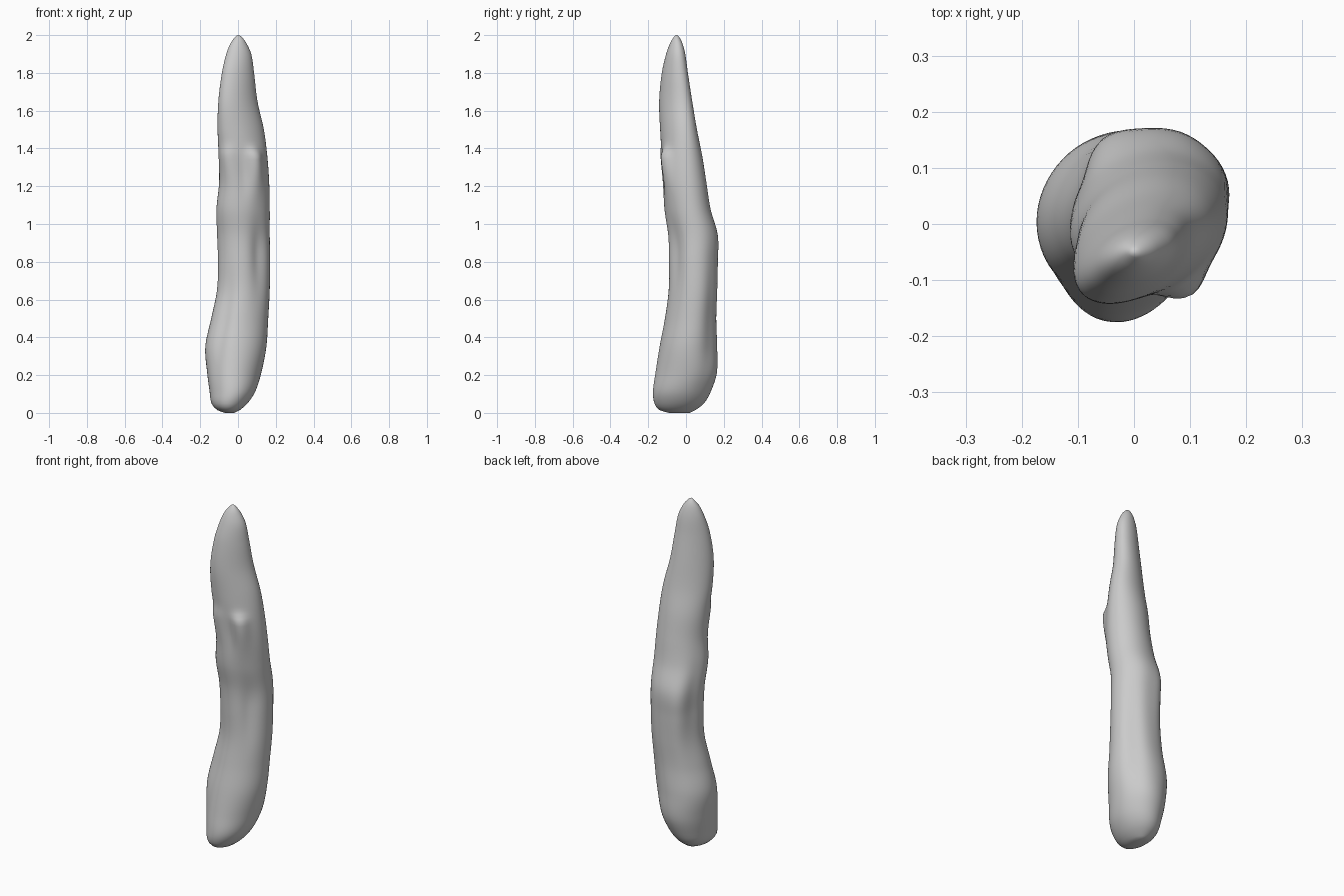
import bpy, bmesh, math
from math import sin, cos, pi, exp

# Cross-sections: height, left, right, front, back, diagonal lean
SECTIONS = [
    (0.00, -0.07, -0.02, -0.09, 0.02, 0.0),
    (0.015, -0.11, 0.01, -0.14, 0.05, 0.0),
    (0.05, -0.14, 0.05, -0.167, 0.095, 0.0),
    (0.11, -0.15, 0.09, -0.175, 0.13, 0.0),
    (0.21, -0.163, 0.123, -0.162, 0.163, 0.05),
    (0.35, -0.173, 0.15, -0.14, 0.165, 0.05),
    (0.50, -0.142, 0.16, -0.112, 0.160, 0.1),
    (0.65, -0.112, 0.168, -0.092, 0.165, 0.1),
    (0.80, -0.108, 0.17, -0.09, 0.168, 0.1),
    (0.94, -0.113, 0.168, -0.094, 0.168, 0.1),
    (1.08, -0.115, 0.168, -0.115, 0.13, 0.15),
    (1.22, -0.10, 0.165, -0.125, 0.108, 0.15),
    (1.36, -0.102, 0.155, -0.128, 0.086, 0.2),
    (1.50, -0.108, 0.137, -0.137, 0.058, 0.35),
    (1.65, -0.104, 0.103, -0.142, 0.033, 0.43),
    (1.80, -0.085, 0.085, -0.128, 0.010, 0.4),
    (1.90, -0.062, 0.07, -0.105, -0.004, 0.3),
    (1.96, -0.038, 0.043, -0.083, -0.02, 0.2),
    (1.99, -0.015, 0.02, -0.064, -0.036, 0.0),
    (2.00, -0.003, 0.005, -0.054, -0.046, 0.0),
]

# Knobs and hollows: angle, height, angular width, reach down, reach up, depth
LUMPS = [
    (-55, 1.36, 22, 0.14, 0.035, 0.028),   # front right knob
    (-130, 1.36, 22, 0.12, 0.05, 0.016),   # front left knob
    (-90, 1.25, 18, 0.12, 0.10, -0.010),   # dip between knobs
    (-50, 0.85, 22, 0.20, 0.15, -0.018),   # right front hollow
    (-125, 0.45, 16, 0.25, 0.25, -0.014),  # left front groove
    (125, 0.85, 22, 0.35, 0.15, 0.014),    # back left corner
    (165, 0.90, 20, 0.20, 0.20, -0.010),   # left hollow
    (45, 0.45, 18, 0.25, 0.40, -0.010),    # back right flat
]


def section_at(z):
    """Smooth interpolation between neighbouring sections."""
    n = len(SECTIONS)
    i = max(k for k in range(n - 1) if SECTIONS[k][0] <= z)
    s0, s1 = SECTIONS[max(i - 1, 0)], SECTIONS[i]
    s2, s3 = SECTIONS[i + 1], SECTIONS[min(i + 2, n - 1)]
    h = s2[0] - s1[0]
    t = (z - s1[0]) / h
    out = []
    for c in range(1, 6):
        m1 = (s2[c] - s0[c]) / (s2[0] - s0[0]) * h
        m2 = (s3[c] - s1[c]) / (s3[0] - s1[0]) * h
        out.append((2*t**3 - 3*t*t + 1) * s1[c] + (t**3 - 2*t*t + t) * m1
                   + (3*t*t - 2*t**3) * s2[c] + (t**3 - t*t) * m2)
    return out


def lump(angle, z):
    total = 0
    for a, h, w, down, up, depth in LUMPS:
        d = (angle - math.radians(a) + pi) % (2 * pi) - pi
        reach = up if z > h else down
        total += depth * exp(-(d / math.radians(w))**2 - ((z - h) / reach)**2)
    return total


# Body lofted through rings
SIDES = 64
bm = bmesh.new()
levels = []
for a, b in zip(SECTIONS, SECTIONS[1:]):
    steps = max(2, round((b[0] - a[0]) / 0.02))
    levels += [a[0] + (b[0] - a[0]) * k / steps for k in range(steps)]
levels.append(1.99999)

rings = []
for z in levels:
    xl, xr, yf, yb, lean = section_at(z)
    cx, cy, rx, ry = (xl + xr) / 2, (yf + yb) / 2, (xr - xl) / 2, (yb - yf) / 2
    ring = []
    for k in range(SIDES):
        t = 2 * pi * k / SIDES
        x, y = rx * cos(t), ry * sin(t + lean)
        angle = math.atan2(y, x)
        d = lump(angle, z)
        ring.append(bm.verts.new((cx + x + d * cos(angle), cy + y + d * sin(angle), z)))
    rings.append(ring)
for lo, hi in zip(rings, rings[1:]):
    for k in range(SIDES):
        j = (k + 1) % SIDES
        bm.faces.new((lo[k], lo[j], hi[j], hi[k]))
bm.faces.new(rings[0][::-1])
bm.faces.new(rings[-1])
for f in bm.faces:
    f.smooth = True

mesh = bpy.data.meshes.new("gnarled_spike")
bm.to_mesh(mesh)
bm.free()
body = bpy.data.objects.new("gnarled_spike", mesh)
bpy.context.collection.objects.link(body)
